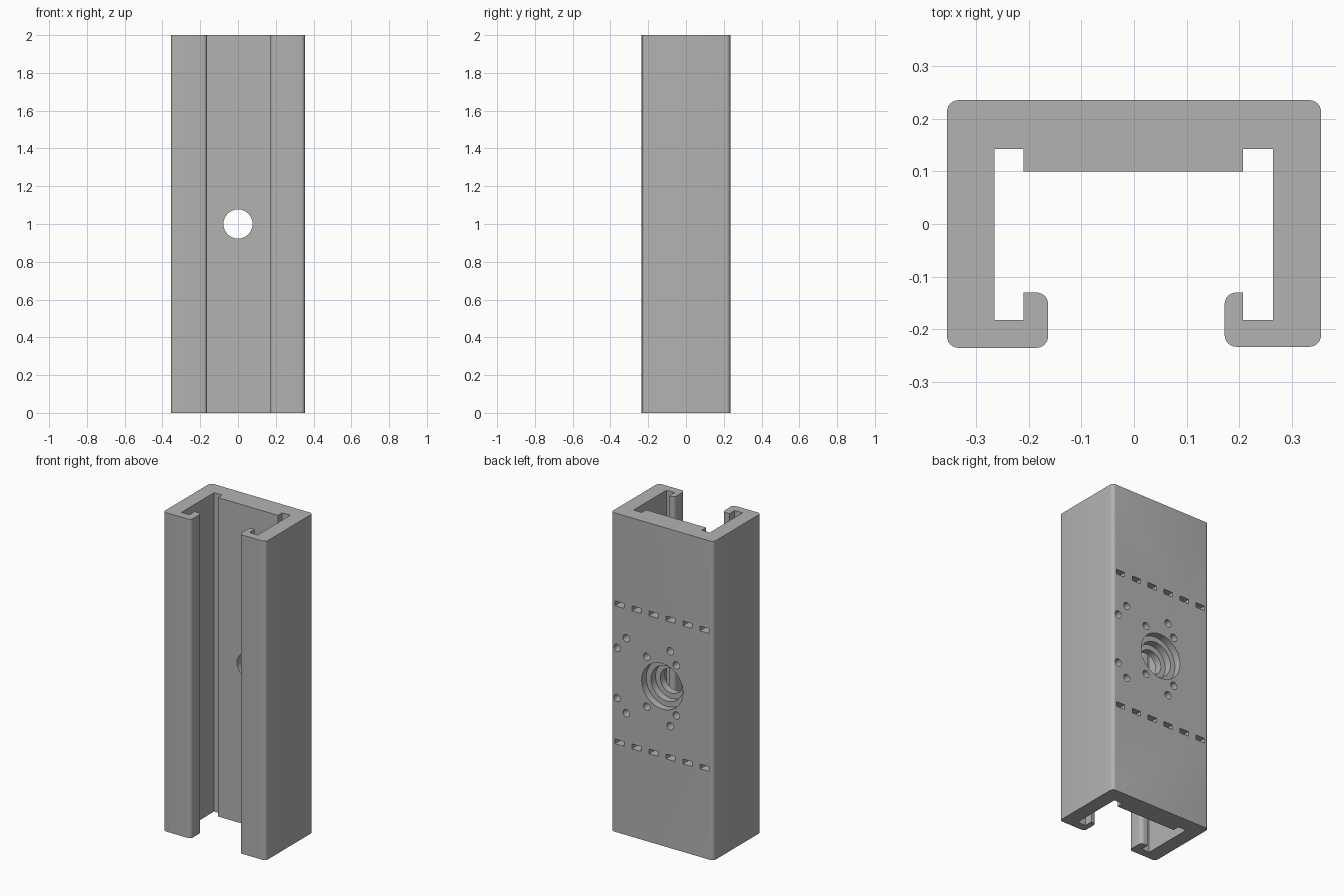
import bpy, bmesh, math
from mathutils import Matrix, Vector

if "Cube" in bpy.data.objects:
    bpy.data.objects.remove(bpy.data.objects["Cube"])

grey = bpy.data.materials.new("plain_grey")
grey.diffuse_color = (0.45, 0.45, 0.45, 1)
grey.use_nodes = True
grey.node_tree.nodes["Principled BSDF"].inputs["Base Color"].default_value = grey.diffuse_color

BACK = 0.235    # y of the rear face
MID = 1.0       # height of the bore


def make_object(name, bm):
    bmesh.ops.recalc_face_normals(bm, faces=bm.faces)
    mesh = bpy.data.meshes.new(name)
    bm.to_mesh(mesh)
    bm.free()
    mesh.materials.append(grey)
    ob = bpy.data.objects.new(name, mesh)
    bpy.context.collection.objects.link(ob)
    return ob


def rounded(points, steps=6):
    """Outline with a fillet wherever a corner has a radius."""
    out = []
    for i, (x, y, r) in enumerate(points):
        p = Vector((x, y))
        if r == 0:
            out.append(p)
            continue
        a = (Vector(points[i - 1][:2]) - p).normalized()
        b = (Vector(points[(i + 1) % len(points)][:2]) - p).normalized()
        centre = p + (a + b) * r
        for k in range(steps + 1):
            t = k / steps * math.pi / 2
            out.append(centre - b * r * math.cos(t) - a * r * math.sin(t))
    return out


# C-shaped channel with hooked lips, extruded upward
R = 0.022
outline = rounded([
    (-0.355, BACK, R), (-0.355, -0.235, R), (-0.163, -0.235, R),
    (-0.163, -0.13, R), (-0.21, -0.13, 0), (-0.21, -0.182, 0),
    (-0.265, -0.182, 0), (-0.265, 0.142, 0), (-0.21, 0.142, 0),
    (-0.21, 0.10, 0), (0.207, 0.10, 0), (0.207, 0.142, 0),
    (0.264, 0.142, 0), (0.264, -0.182, 0), (0.207, -0.182, 0),
    (0.207, -0.13, 0), (0.172, -0.13, R), (0.172, -0.233, R),
    (0.355, -0.233, R), (0.355, BACK, R)])
bm = bmesh.new()
face = bm.faces.new([bm.verts.new((p.x, p.y, 0)) for p in outline])
top = bmesh.ops.extrude_face_region(bm, geom=[face])["geom"]
bmesh.ops.translate(bm, vec=(0, 0, 2),
                    verts=[v for v in top if isinstance(v, bmesh.types.BMVert)])
channel = make_object("channel", bm)


def add_cylinder(bm, x, z, radius, depth, sides):
    """Cylinder along y reaching depth below the rear face."""
    length = depth + 0.05
    place = Matrix.Translation((x, BACK - depth + length / 2, z))
    bmesh.ops.create_cone(bm, cap_ends=True, segments=sides, radius1=radius,
                          radius2=radius, depth=length,
                          matrix=place @ Matrix.Rotation(math.pi / 2, 4, 'X'))


cutters = []

# Stepped bore through the back wall
for radius, depth in ((0.143, 0.045), (0.11, 0.09), (0.077, 0.2)):
    bm = bmesh.new()
    add_cylinder(bm, 0, MID, radius, depth, 48)
    cutters.append(make_object("bore_cutter", bm))

# Blind screw holes, mirrored above and below the bore
bm = bmesh.new()
for x, dz in ((0.313, 0.157), (0.25, 0.235), (0.108, 0.157),
              (-0.055, 0.235), (-0.097, 0.157)):
    for side in (-1, 1):
        add_cylinder(bm, x, MID + side * dz, 0.023, 0.07, 20)
cutters.append(make_object("screw_hole_cutter", bm))

# Two rows of six blind slots
bm = bmesh.new()
for side in (-1, 1):
    for i in range(6):
        place = Matrix.Translation((-0.293 + i * 0.118, BACK - 0.02,
                                    MID + side * 0.433))
        bmesh.ops.create_cube(bm, size=1,
                              matrix=place @ Matrix.Diagonal((0.062, 0.14, 0.03, 1)))
cutters.append(make_object("slot_cutter", bm))

# Cut everything into the channel
bpy.context.view_layer.objects.active = channel
channel.select_set(True)
for cutter in cutters:
    cutter.hide_render = True
    mod = channel.modifiers.new("cut", 'BOOLEAN')
    mod.operation = 'DIFFERENCE'
    mod.solver = 'EXACT'
    mod.object = cutter
    bpy.ops.object.modifier_apply(modifier=mod.name)
    bpy.data.objects.remove(cutter)

bpy.ops.object.shade_smooth_by_angle(angle=math.radians(30))
